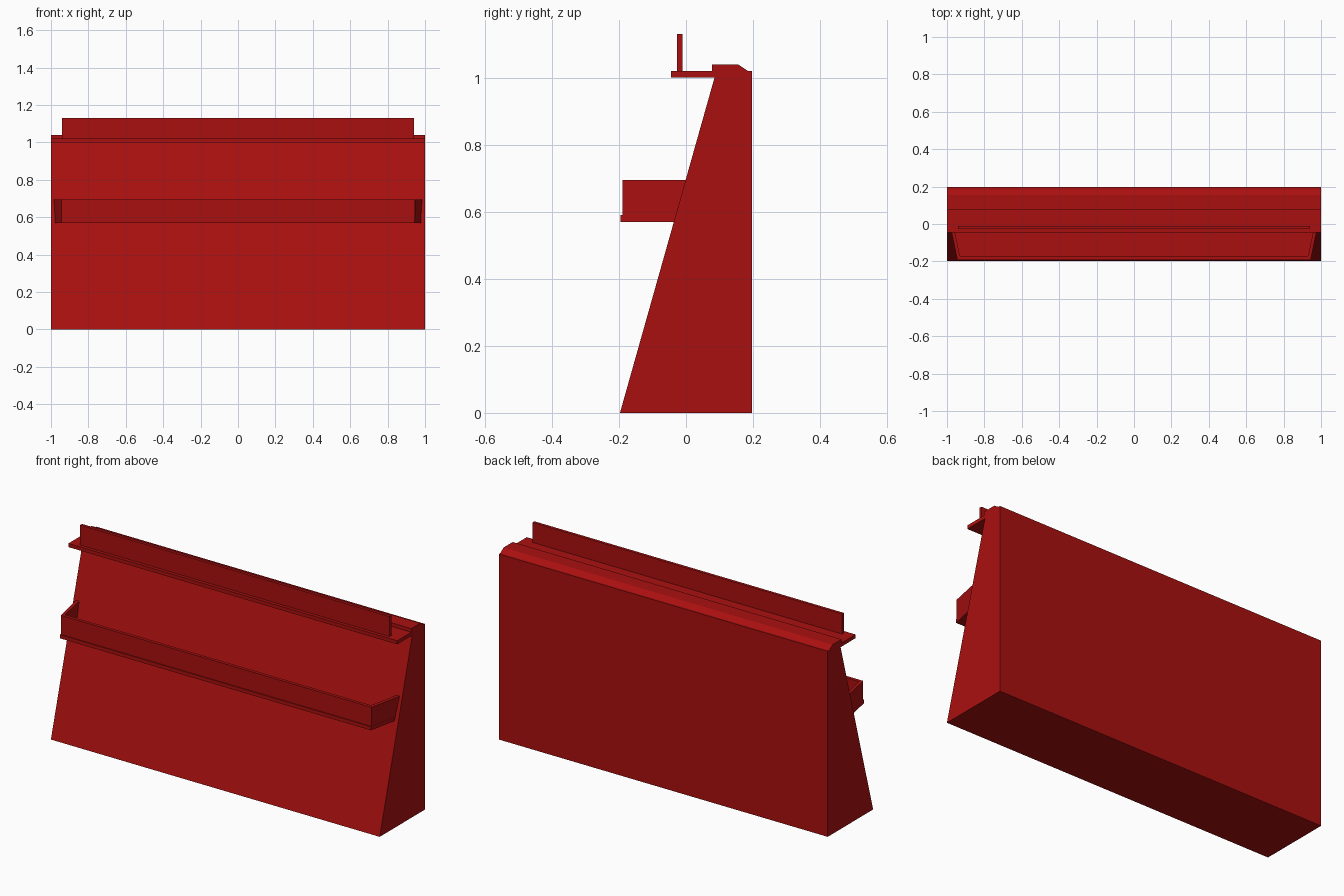
import bpy, bmesh
from mathutils import Vector

cube = bpy.data.objects.get("Cube")
if cube:
    bpy.data.objects.remove(cube, do_unlink=True)

red = bpy.data.materials.new("deep red")
red.use_nodes = True
red.diffuse_color = (0.40, 0.005, 0.005, 1)
red.node_tree.nodes["Principled BSDF"].inputs["Base Color"].default_value = red.diffuse_color


def prism(name, base, offset):
    """Solid from a flat outline moved along an offset."""
    bm = bmesh.new()
    face = bm.faces.new([bm.verts.new(p) for p in base])
    new = bmesh.ops.extrude_face_region(bm, geom=[face])["geom"]
    moved = [v for v in new if isinstance(v, bmesh.types.BMVert)]
    bmesh.ops.translate(bm, verts=moved, vec=Vector(offset))
    bmesh.ops.recalc_face_normals(bm, faces=bm.faces)
    mesh = bpy.data.meshes.new(name)
    bm.to_mesh(mesh)
    bm.free()
    mesh.materials.append(red)
    obj = bpy.data.objects.new(name, mesh)
    bpy.context.collection.objects.link(obj)
    return obj


def side_profile(name, points, half):
    """Side outline (y, z) stretched across the width."""
    return prism(name, [(-half, y, z) for y, z in points], (2 * half, 0, 0))


# Sloped panel with the raised, chamfered rim
side_profile("sloped_panel", [(-0.197, 0), (0.197, 0), (0.197, 1.02), (0.185, 1.02),
                              (0.155, 1.04), (0.077, 1.04), (0.077, 1.0), (0.085, 1.0)], 1)

# Top ledge and the upright plate standing on it
side_profile("top_ledge", [(-0.045, 1.0), (0.086, 1.0), (0.086, 1.02), (-0.045, 1.02)], 1)
side_profile("upright_plate", [(-0.027, 1.02), (-0.011, 1.02), (-0.011, 1.13), (-0.027, 1.13)], 0.941)

# Tray floor, tapering towards the front
FLOOR, LIP, RIM = 0.57, 0.59, 0.695
prism("tray_floor", [(-0.945, -0.195, FLOOR), (0.945, -0.195, FLOOR),
                     (0.98, -0.025, FLOOR), (-0.98, -0.025, FLOOR)], (0, 0, LIP - FLOOR))

# Tray front wall
side_profile("tray_front_wall", [(-0.19, LIP), (-0.172, LIP), (-0.172, RIM), (-0.19, RIM)], 0.943)

# Slanted tray ends, mirrored left and right
for side, name in ((1, "tray_left_end"), (-1, "tray_right_end")):
    prism(name, [(side * 0.945, -0.19, LIP), (side * 0.985, 0.004, LIP),
                 (side * 0.967, 0.004, LIP), (side * 0.927, -0.19, LIP)], (0, 0, RIM - LIP))
